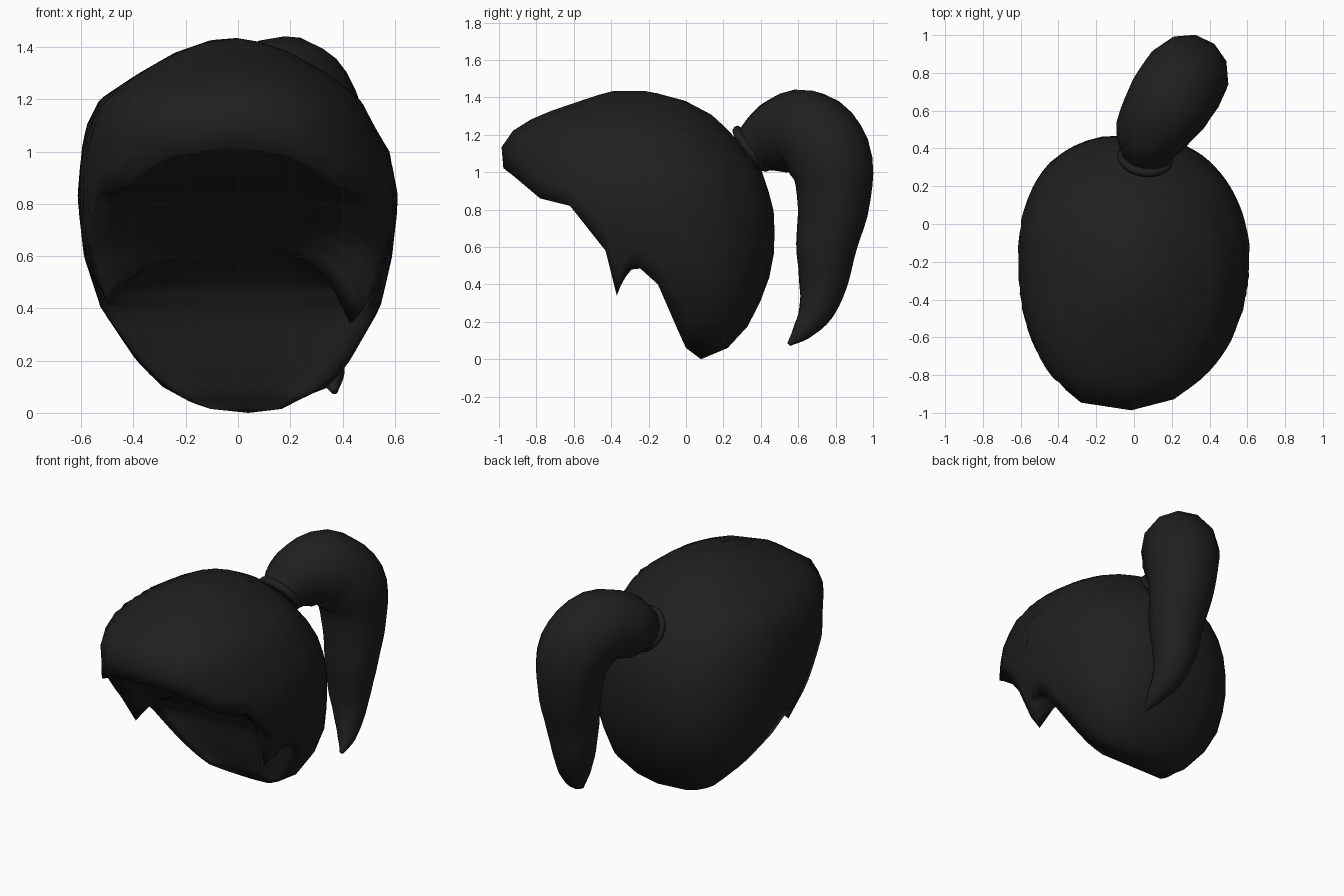
import bpy, bmesh
from mathutils import Vector, Quaternion

if "Cube" in bpy.data.objects:
    bpy.data.objects.remove(bpy.data.objects["Cube"])

black = bpy.data.materials.new("black_hair")
black.use_nodes = True
colour = (0.014, 0.014, 0.014, 1)
black.diffuse_color = colour
black.node_tree.nodes["Principled BSDF"].inputs["Base Color"].default_value = colour

# Head volume in layers: height, centre x, half width, centre y, reach to back, reach to front
LAYERS = [
    (0.0, .04, .1, .10, .06, .08), (.04, .02, .21, .10, .1, .2), (.1, .03, .32, .10, .17, .3),
    (.2, .02, .41, .10, .25, .5), (.4, .01, .535, 0, .44, .8), (.6, 0, .59, -.1, .58, .85),
    (.82, 0, .615, -.18, .65, .78), (1.0, -.01, .59, -.22, .63, .75),
    (1.1, -.03, .55, -.25, .59, .75), (1.2, -.03, .5, -.27, .52, .69),
    (1.3, -.02, .36, -.3, .45, .5), (1.38, -.02, .22, -.3, .3, .27),
    (1.435, -.02, .06, -.3, .1, .1)]

# Hairline from nape to fringe as (y, z), with a pointed lock beside the face
HAIRLINE = [(.08, 0), (0, .06), (-.05, .17), (-.15, .4), (-.25, .49), (-.33, .47),
            (-.37, .34), (-.43, .58), (-.62, .82), (-.78, .86), (-.97, 1.02)]
LOCK = 6
# Middle of the underside, matching the hairline point by point
SPINE = [(.08, 0), (.03, .08), (0, .19), (-.04, .38), (-.09, .48), (-.16, .55),
         (-.26, .62), (-.4, .71), (-.6, .84), (-.77, .9), (-.97, 1.02)]
CENTRE = Vector((0, -.1, .8))
CROWN = Vector((0, .25, .97)).normalized()
RINGS, UNDER_RINGS, STEPS = 14, 7, 4


def layer_at(z):
    for a, b in zip(LAYERS, LAYERS[1:]):
        if a[0] <= z <= b[0]:
            t = (z - a[0]) / (b[0] - a[0])
            return [p + (q - p) * t for p, q in zip(a, b)][1:]
    return None


def roundness(side):
    return 2.05 if side > 0 else 2.35


def depth(y, layer):
    cx, width, cy, back, front = layer
    return abs(y - cy) / (back if y > cy else front)


def inside(p):
    layer = layer_at(p.z)
    if not layer:
        return False
    x = p.x - layer[0]
    n = roundness(x)
    return abs(x / layer[1]) ** n + depth(p.y, layer) ** n < 1


def surface_point(direction):
    low, high = 0, 2
    for _ in range(24):
        mid = (low + high) / 2
        if inside(CENTRE + direction * mid):
            low = mid
        else:
            high = mid
    return CENTRE + direction * low


def subdivide(points):
    path = [Vector(a).lerp(Vector(b), k / STEPS)
            for a, b in zip(points, points[1:]) for k in range(STEPS)]
    return path + [Vector(points[-1])]


def strand(side, edge_yz, spine_yz, at_end):
    """Points from the crown over the hairline to the middle of the underside."""
    y, z = edge_yz
    layer = layer_at(z)
    n = roundness(side)
    reach = 0 if at_end else max(0, 1 - depth(y, layer) ** n) ** (1 / n)
    target = Vector((layer[0] + side * layer[1] * reach, y, z))
    turn = CROWN.rotation_difference((target - CENTRE).normalized())
    points = [surface_point(Quaternion().slerp(turn, i / RINGS) @ CROWN)
              for i in range(RINGS + 1)]
    edge = points[-1]
    middle = edge if at_end else Vector((0, *spine_yz))
    for i in range(1, UNDER_RINGS + 1):
        t = i / UNDER_RINGS
        p = edge.lerp(middle, 1 - (1 - t) ** 4)
        p.x = edge.x + (middle.x - edge.x) * t
        points.append(p)
    return points


def half(side):
    line = list(HAIRLINE)
    if side < 0:
        line[LOCK] = (-.36, .41)
    pairs = list(zip(subdivide(line), subdivide(SPINE)))
    return [strand(side, e, s, i in (0, len(pairs) - 1)) for i, (e, s) in enumerate(pairs)]


# Hair: strands all around the head, joined into one closed skin
bm = bmesh.new()
strands = half(1) + half(-1)[-2:0:-1]
columns = [[bm.verts.new(co) for co in points] for points in strands]
for a, b in zip(columns, columns[1:] + columns[:1]):
    for i in range(len(a) - 1):
        bm.faces.new((a[i], a[i + 1], b[i + 1], b[i]))
bmesh.ops.remove_doubles(bm, verts=bm.verts, dist=.0005)
bmesh.ops.recalc_face_normals(bm, faces=bm.faces)
for face in bm.faces:
    face.smooth = True
mesh = bpy.data.meshes.new("hair_cap")
bm.to_mesh(mesh)
bm.free()
mesh.materials.append(black)
bpy.context.collection.objects.link(bpy.data.objects.new("hair_cap", mesh))

# Ponytail: tapered tube as (x, y, z, radius)
PATH = [(.06, .33, 1.11, .12), (.09, .47, 1.18, .195), (.185, .64, 1.215, .23),
        (.27, .765, 1.08, .23), (.29, .79, .86, .2), (.3, .75, .6, .165),
        (.3, .735, .42, .135), (.32, .7, .27, .1), (.355, .62, .15, .055),
        (.37, .55, .08, .012)]
curve = bpy.data.curves.new("ponytail", "CURVE")
curve.dimensions = "3D"
curve.bevel_depth = 1
curve.bevel_resolution = 4
curve.resolution_u = 4
curve.use_fill_caps = True
spline = curve.splines.new("BEZIER")
spline.bezier_points.add(len(PATH) - 1)
for bp, (x, y, z, r) in zip(spline.bezier_points, PATH):
    bp.co = (x, y, z)
    bp.radius = r
    bp.handle_left_type = bp.handle_right_type = "AUTO"
curve.materials.append(black)
bpy.context.collection.objects.link(bpy.data.objects.new("ponytail", curve))

# Hair tie around the root of the ponytail
bpy.ops.mesh.primitive_torus_add(location=(.06, .35, 1.125), rotation=(-.91, 0, -.15),
                                 major_radius=.125, minor_radius=.025,
                                 major_segments=20, minor_segments=8)
tie = bpy.context.object
tie.name = "hair_tie"
tie.data.materials.append(black)
bpy.ops.object.shade_smooth()
